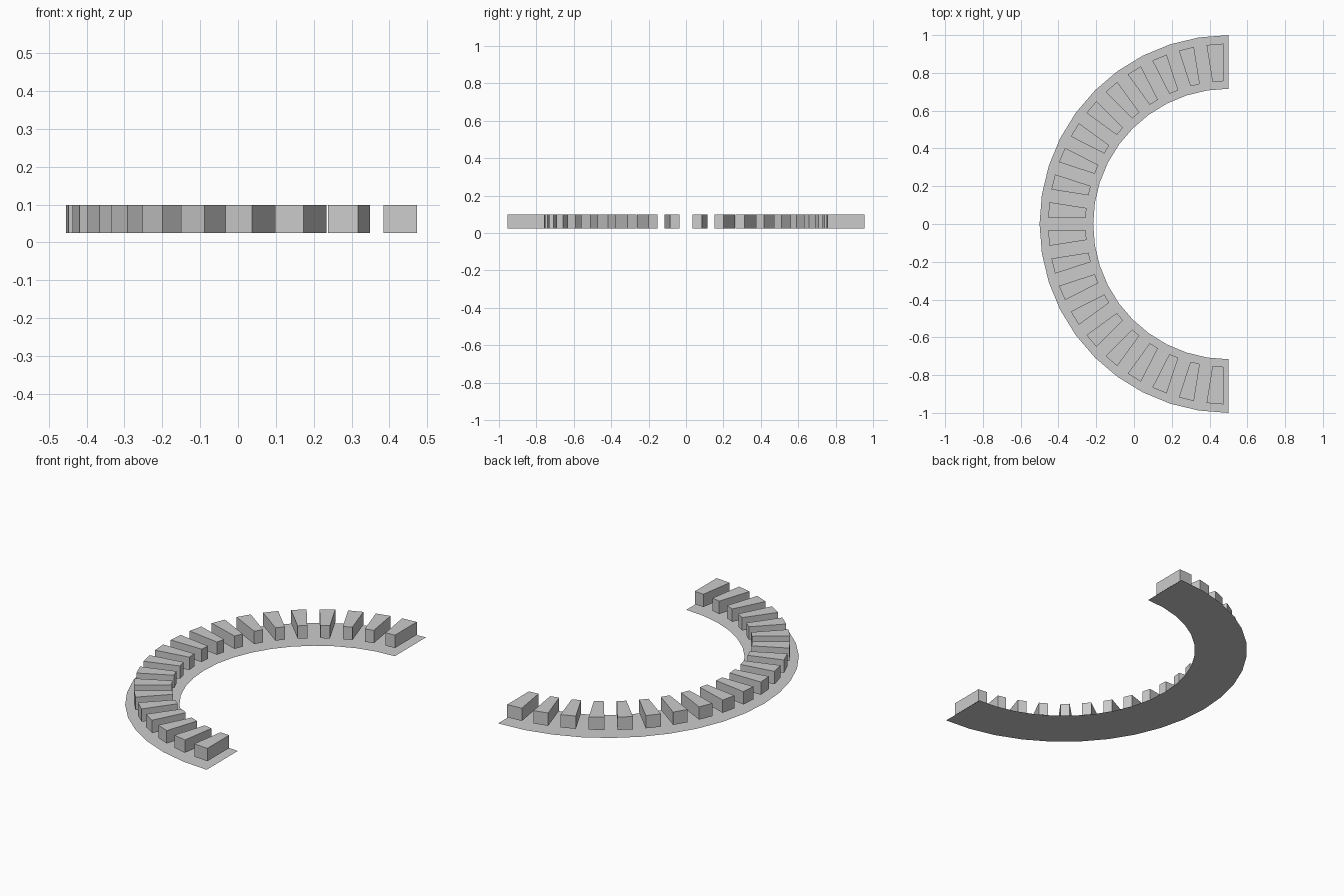
import bpy
from math import sin, cos, radians
from mathutils import Vector

if "Cube" in bpy.data.objects:
    bpy.data.objects.remove(bpy.data.objects["Cube"])

CENTER_X = 0.5
SEGMENTS = 20
STEP = radians(180 / SEGMENTS)
R_OUT, R_IN = 1.0, 0.716


def make_object(name, verts, faces):
    mesh = bpy.data.meshes.new(name)
    mesh.from_pydata(verts, [], faces)
    mesh.update()
    obj = bpy.data.objects.new(name, mesh)
    bpy.context.collection.objects.link(obj)
    return obj


def axis(a):
    # outward direction; the angle runs from +y through -x to -y
    return Vector((-sin(a), cos(a), 0))


def tangent(a):
    return Vector((-cos(a), -sin(a), 0))


# thin half-ring base sheet lying on the ground
centre = Vector((CENTER_X, 0, 0))
verts, faces = [], []
for i in range(SEGMENTS + 1):
    d = axis(i * STEP)
    verts += [centre + d * R_OUT, centre + d * R_IN]
for i in range(SEGMENTS):
    k = 2 * i
    faces.append((k, k + 2, k + 3, k + 1))
make_object("base_ring", verts, faces)


# one tapered block hovering over each ring segment
def block_corner(a, gap, side, dist):
    # point on the line parallel to the segment edge, inset by gap
    t = (dist - gap * sin(STEP / 2)) / cos(STEP / 2)
    return centre + axis(a) * t + tangent(a) * gap * side


Z0, Z1 = 0.025, 0.099
D_OUT = R_OUT * cos(STEP / 2) - 0.043
D_IN = R_IN * cos(STEP / 2) + 0.042
for i in range(SEGMENTS):
    a, b = i * STEP, (i + 1) * STEP
    gap_a = 0.027 if i == 0 else 0.034
    gap_b = 0.027 if i == SEGMENTS - 1 else 0.034
    outline = [block_corner(a, gap_a, 1, D_OUT), block_corner(b, gap_b, -1, D_OUT),
               block_corner(b, gap_b, -1, D_IN), block_corner(a, gap_a, 1, D_IN)]
    verts = [(p.x, p.y, z) for z in (Z0, Z1) for p in outline]
    faces = [(3, 2, 1, 0), (4, 5, 6, 7)]
    faces += [(j, (j + 1) % 4, (j + 1) % 4 + 4, j + 4) for j in range(4)]
    make_object(f"block_{i + 1:02d}", verts, faces)
